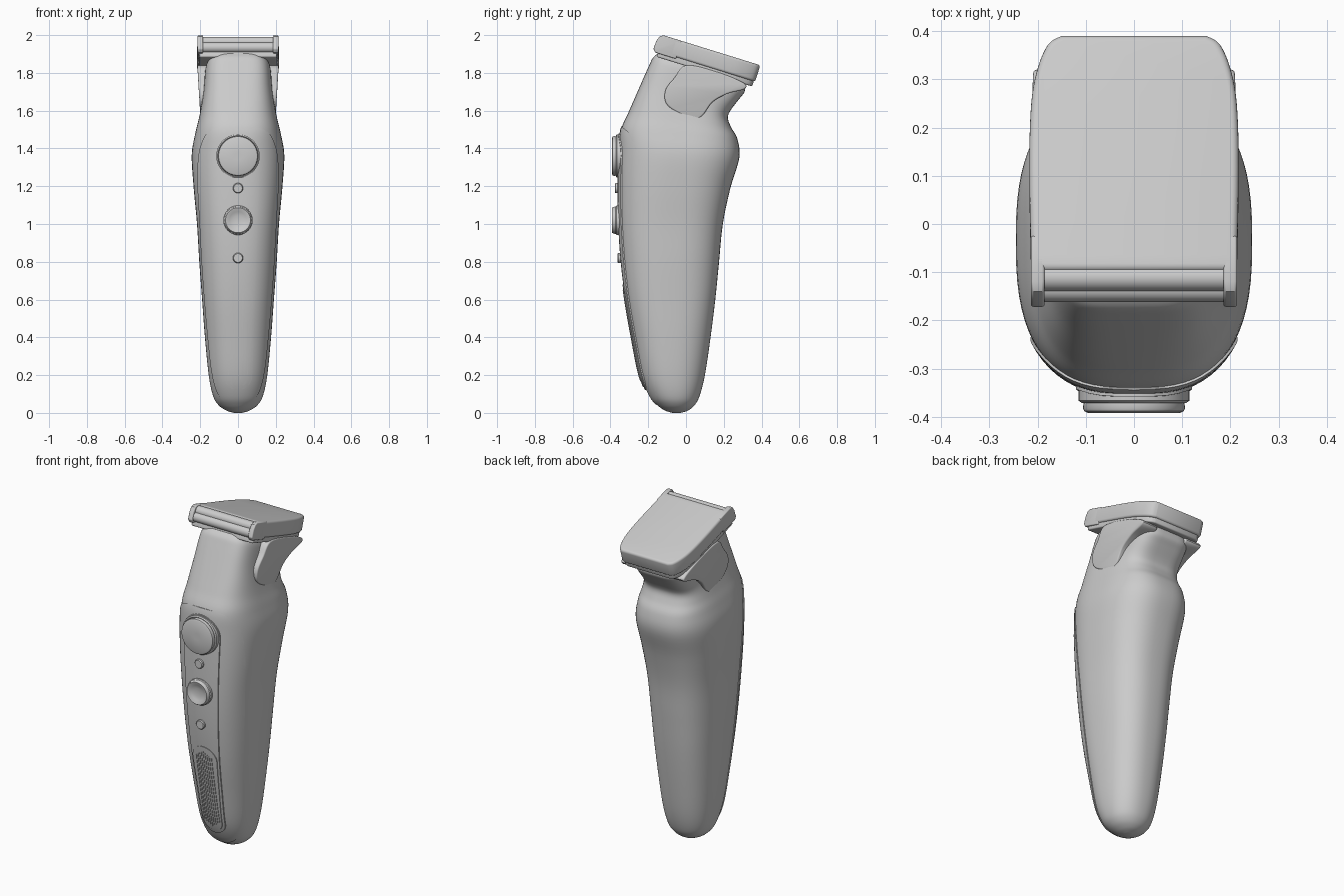
import bpy, bmesh, math
from mathutils import Matrix, Vector

if "Cube" in bpy.data.objects:
    bpy.data.objects.remove(bpy.data.objects["Cube"])

grey = bpy.data.materials.new("satin grey")
grey.use_nodes = True
GREY = (0.6, 0.6, 0.6, 1)
grey.diffuse_color = GREY
grey.node_tree.nodes["Principled BSDF"].inputs["Base Color"].default_value = GREY
parts = []


def finish(name, bm, matrix=None):
    bmesh.ops.recalc_face_normals(bm, faces=bm.faces)
    if matrix:
        bm.transform(matrix)
    mesh = bpy.data.meshes.new(name)
    bm.to_mesh(mesh)
    bm.free()
    mesh.materials.append(grey)
    obj = bpy.data.objects.new(name, mesh)
    bpy.context.collection.objects.link(obj)
    parts.append(obj)
    return obj


def spline(points, steps, closed=False):
    """Catmull-Rom curve through tuples of any length."""
    n, out = len(points), []
    pick = (lambda i: points[i % n]) if closed else (lambda i: points[min(max(i, 0), n - 1)])
    for i in range(n if closed else n - 1):
        a, b, c, d = (pick(i + k) for k in (-1, 0, 1, 2))
        for s in range(steps):
            t = s / steps
            out.append(tuple(
                q + 0.5 * t * (r - p + t * (2 * p - 5 * q + 4 * r - s2 + t * (3 * (q - r) + s2 - p)))
                for p, q, r, s2 in zip(a, b, c, d)))
    return out if closed else out + [points[-1]]


def apply_modifier(obj, kind, **settings):
    mod = obj.modifiers.new(kind.title(), kind)
    for key, value in settings.items():
        setattr(mod, key, value)
    bpy.context.view_layer.objects.active = obj
    bpy.ops.object.modifier_apply(modifier=mod.name)


def add_prisms(bm, outline, axis, start, end):
    place = {"x": lambda p, q, t: (t, p, q), "y": lambda p, q, t: (p, t, q),
             "z": lambda p, q, t: (p, q, t)}[axis]
    rings = [[bm.verts.new(place(p, q, t)) for p, q in outline] for t in (start, end)]
    n = len(outline)
    for i in range(n):
        j = (i + 1) % n
        bm.faces.new((rings[0][i], rings[0][j], rings[1][j], rings[1][i]))
    bm.faces.new(rings[0])
    bm.faces.new(rings[1])


def prism(name, outline, axis, start, end, bevel=0, matrix=None):
    bm = bmesh.new()
    add_prisms(bm, outline, axis, start, end)
    obj = finish(name, bm, matrix)
    if bevel:
        apply_modifier(obj, "BEVEL", width=bevel, segments=4, limit_method="ANGLE", angle_limit=0.8)
    return obj


def lathe(name, profile, matrix):
    """Revolve (radius, height) points about local z, closed at both ends."""
    bm = bmesh.new()
    n = 48
    rings = [[bm.verts.new((r * math.cos(math.tau * i / n), r * math.sin(math.tau * i / n), h))
              for i in range(n)] for r, h in profile]
    for lo, hi in zip(rings, rings[1:]):
        for i in range(n):
            bm.faces.new((lo[i], lo[i - 1], hi[i - 1], hi[i]))
    bm.faces.new(rings[0])
    bm.faces.new(rings[-1])
    return finish(name, bm, matrix)


# Body sections: front y, front z, back y, back z, half width, squareness
SECTIONS = [
    (-0.07, 0.0, -0.03, 0.0, 0.02, 2), (-0.11, 0.012, 0.01, 0.012, 0.06, 2),
    (-0.15, 0.04, 0.045, 0.04, 0.102, 2.1), (-0.19, 0.09, 0.072, 0.09, 0.132, 2.2),
    (-0.235, 0.2, 0.1, 0.2, 0.155, 2.3), (-0.275, 0.4, 0.13, 0.4, 0.175, 2.4),
    (-0.31, 0.6, 0.155, 0.6, 0.19, 2.5), (-0.335, 0.8, 0.175, 0.8, 0.205, 2.5),
    (-0.348, 1.0, 0.195, 1.0, 0.217, 2.6), (-0.352, 1.2, 0.235, 1.19, 0.235, 2.6),
    (-0.35, 1.38, 0.282, 1.35, 0.245, 2.6), (-0.343, 1.5, 0.272, 1.45, 0.227, 2.8),
    (-0.305, 1.59, 0.24, 1.51, 0.208, 3), (-0.27, 1.67, 0.222, 1.56, 0.194, 3.3),
    (-0.235, 1.75, 0.235, 1.6, 0.184, 3.6), (-0.195, 1.84, 0.28, 1.66, 0.177, 4),
    (-0.175, 1.88, 0.31, 1.7, 0.172, 4), (-0.15, 1.902, 0.31, 1.74, 0.16, 4)]


def body_loft(name, grow=0.0):
    bm = bmesh.new()
    n, rings = 72, []
    for yf, zf, yb, zb, w, e in spline(SECTIONS, 5):
        ring = []
        for i in range(n):
            a = math.tau * i / n
            c, s = math.cos(a), math.sin(a)
            x = math.copysign(abs(c) ** (2 / e), c) * (w + grow)
            v = math.copysign(abs(s) ** (2 / e), s)
            y = (yf + yb) / 2 + v * ((yb - yf) / 2 + grow)
            ring.append(bm.verts.new((x, y, (zf + zb) / 2 + v * (zb - zf) / 2)))
        rings.append(ring)
    for lo, hi in zip(rings, rings[1:]):
        for i in range(n):
            bm.faces.new((lo[i - 1], lo[i], hi[i], hi[i - 1]))
    bm.faces.new(rings[0])
    bm.faces.new(rings[-1])
    return finish(name, bm)


def body_patch(name, grow, cutter):
    """Raised skin: a swollen body kept only inside the cutter."""
    obj = body_loft(name, grow)
    apply_modifier(obj, "BOOLEAN", operation="INTERSECT", solver="EXACT", object=cutter)
    parts.remove(cutter)
    bpy.data.objects.remove(cutter)
    return obj


body_loft("body")

# Front cover bounded by the side seam
seam = spline([(-0.34, 1.515), (-0.305, 1.485), (-0.275, 1.43), (-0.25, 1.35), (-0.235, 1.2),
               (-0.225, 1.0), (-0.2, 0.6), (-0.168, 0.2), (-0.155, 0.06), (-0.16, -0.1)], 4)
body_patch("front_cover", 0.005,
           prism("cutter", [(-0.5, 1.515)] + seam + [(-0.5, -0.1)], "x", -0.5, 0.5))


def tapered_slot(top_z, top_r, low_z, low_r):
    arc = [math.pi * i / 20 for i in range(21)]
    return ([(top_r * math.cos(a), top_z + top_r * math.sin(a)) for a in arc]
            + [(-low_r * math.cos(a), low_z - low_r * math.sin(a)) for a in arc])


# Control strip and ribbed thumb grip
body_patch("control_strip", 0.011,
           prism("cutter", tapered_slot(1.36, 0.12, 0.195, 0.075), "y", -0.6, -0.12))
body_patch("thumb_grip", 0.015,
           prism("cutter", tapered_slot(0.6, 0.08, 0.2, 0.062), "y", -0.6, -0.12))
ribs = bmesh.new()
for k in range(-4, 5):
    x, drop = k * 0.0125, abs(k) * 0.008
    add_prisms(ribs, [(x - 0.003, 0.17 + drop), (x + 0.003, 0.17 + drop),
                      (x + 0.003, 0.65 - drop), (x - 0.003, 0.65 - drop)], "y", -0.6, -0.12)
body_patch("grip_ribs", 0.018, finish("cutter", ribs))


# Buttons and indicator lights, facing forward
def facing(y, z):
    return Matrix.Translation((0, y, z)) @ Matrix.Rotation(math.pi / 2, 4, "X")


lathe("power_button", [(0.115, -0.03), (0.115, 0.01), (0.108, 0.015), (0.104, 0.012), (0.106, 0.026),
                       (0.103, 0.032), (0.095, 0.036), (0.02, 0.036)], facing(-0.356, 1.36))
lathe("mode_button", [(0.078, -0.03), (0.078, 0.012), (0.073, 0.016), (0.07, 0.03), (0.066, 0.035),
                      (0.06, 0.034), (0.045, 0.026), (0.025, 0.021), (0.005, 0.02)], facing(-0.356, 1.02))
for name, y, z in (("upper_light", -0.362, 1.19), ("lower_light", -0.348, 0.82)):
    lathe(name, [(0.027, -0.02), (0.027, 0.01), (0.023, 0.015), (0.005, 0.015)], facing(y, z))

# Side arms reaching up to the head
arm = spline([(0.0, 1.84), (-0.06, 1.775), (-0.11, 1.705), (-0.095, 1.625), (0.03, 1.557), (0.085, 1.572),
              (0.14, 1.645), (0.22, 1.69), (0.31, 1.715), (0.3, 1.75), (0.15, 1.81)], 5, True)
for side, name in ((1, "left_arm"), (-1, "right_arm")):
    obj = prism(name, arm, "x", side * 0.1, side * 0.2)
    for v in obj.data.vertices:
        if abs(v.co.x) > 0.15:
            v.co.x = side * (0.2 + 0.06 * (v.co.z - 1.58))
    apply_modifier(obj, "BEVEL", width=0.008, segments=3, limit_method="ANGLE", angle_limit=0.8)

# Tilted head: lip, cap, end cheeks and front roller
tilt = Matrix.Translation((0, 0.12, 1.925)) @ Matrix.Rotation(-math.radians(17.2), 4, "X")


def head_outline(front, inset=0.0):
    half = spline([(0.213, front), (0.217, 0.0), (0.213, 0.14), (0.2, 0.215), (0.178, 0.268), (0.15, 0.286)], 5)
    half = [(x - inset, y - inset * (y > 0.1)) for x, y in half]
    return half + [(-x, y) for x, y in reversed(half)]


prism("head_lip", head_outline(-0.25, 0.008), "z", -0.12, -0.08, 0.008, tilt)
prism("head_cap", head_outline(-0.225), "z", -0.092, 0.0, 0.014, tilt)
cheek = [(-0.15, -0.1), (-0.265, -0.1), (-0.28, -0.085), (-0.278, -0.04), (-0.268, -0.012),
         (-0.25, 0.0), (-0.15, 0.0)]
for side, name in ((1, "left_cheek"), (-1, "right_cheek")):
    prism(name, cheek, "x", side * 0.185, side * 0.214, 0.006, tilt)
roll = Matrix.Rotation(math.pi / 2, 4, "Y")
for name, u, h, r in (("front_roller", -0.245, -0.066, 0.028), ("upper_roller", -0.232, -0.032, 0.028)):
    lathe(name, [(r, -0.188), (r, 0.188)], tilt @ Matrix.Translation((0, u, h)) @ roll)

# Smooth shading with crisp seams
bpy.ops.object.select_all(action="DESELECT")
for obj in parts:
    obj.select_set(True)
bpy.context.view_layer.objects.active = parts[0]
bpy.ops.object.shade_smooth_by_angle(angle=math.radians(35))
